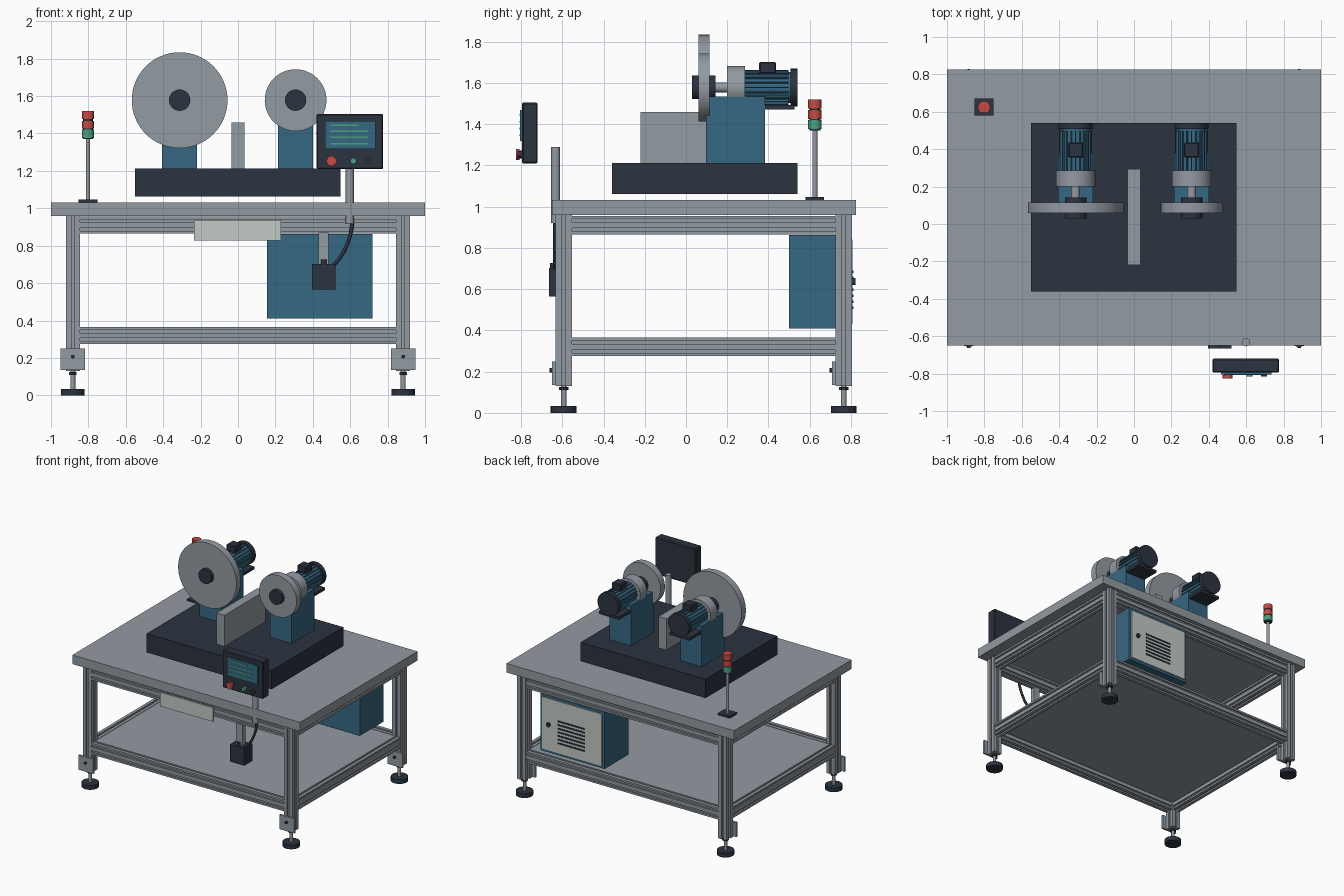
import bpy, bmesh, math
from mathutils import Vector, Matrix

if "Cube" in bpy.data.objects:
    bpy.data.objects.remove(bpy.data.objects["Cube"])


def mat(name, rgb):
    m = bpy.data.materials.new(name)
    m.diffuse_color = (*rgb, 1)
    m.use_nodes = True
    m.node_tree.nodes["Principled BSDF"].inputs["Base Color"].default_value = m.diffuse_color
    return m


STEEL = mat("steel grey", (0.29, 0.325, 0.36))
DARK = mat("dark slate", (0.025, 0.033, 0.05))
BLUE = mat("machine blue", (0.037, 0.136, 0.223))
RED = mat("signal red", (0.56, 0.07, 0.058))
GREEN = mat("signal green", (0.07, 0.35, 0.22))
CREAM = mat("pale panel", (0.54, 0.59, 0.56))


def finish(name, bm, m, smooth=False):
    bmesh.ops.recalc_face_normals(bm, faces=bm.faces)
    me = bpy.data.meshes.new(name)
    bm.to_mesh(me)
    bm.free()
    me.materials.append(m)
    ob = bpy.data.objects.new(name, me)
    bpy.context.collection.objects.link(ob)
    if smooth:
        bpy.ops.object.select_all(action='DESELECT')
        ob.select_set(True)
        bpy.context.view_layer.objects.active = ob
        bpy.ops.object.shade_smooth_by_angle(angle=math.radians(35))
    return ob


def box(name, x, y, z, m, bevel=0):
    """Box from (min, max) ranges."""
    bm = bmesh.new()
    c = [(a + b) / 2 for a, b in (x, y, z)]
    s = [b - a for a, b in (x, y, z)]
    bmesh.ops.create_cube(bm, size=1, matrix=Matrix.Translation(c) @ Matrix.Diagonal((*s, 1)))
    if bevel:
        bmesh.ops.bevel(bm, geom=bm.edges[:], offset=bevel, segments=1, affect='EDGES')
    return finish(name, bm, m)


def cyl(name, a, b, r, m, n=32):
    """Cylinder between two points."""
    a, b = Vector(a), Vector(b)
    d = b - a
    M = Matrix.Translation((a + b) / 2) @ d.to_track_quat('Z', 'Y').to_matrix().to_4x4()
    bm = bmesh.new()
    bmesh.ops.create_cone(bm, cap_ends=True, segments=n, radius1=r, radius2=r, depth=d.length, matrix=M)
    return finish(name, bm, m, True)


def side_points(length, slots, w=0.016, d=0.012):
    """Offsets along one side of a slotted profile: (position, depth)."""
    pts = [(0, 0)]
    for i in range(slots):
        c = length * (i + 0.5) / slots
        pts += [(c - w / 2, 0), (c - w / 2, d), (c + w / 2, d), (c + w / 2, 0)]
    return pts


def extrusion(name, a, b, u, v, su, sv, nu, nv):
    """Slotted aluminium bar from a to b; cross-section axes u, v."""
    a, b, u, v = map(Vector, (a, b, u, v))
    sec = [(t, k) for t, k in side_points(su, nu)]
    sec += [(su - k, t) for t, k in side_points(sv, nv)]
    sec += [(su - t, sv - k) for t, k in side_points(su, nu)]
    sec += [(k, sv - t) for t, k in side_points(sv, nv)]
    bm = bmesh.new()
    f = bm.faces.new([bm.verts.new(a + u * (p - su / 2) + v * (q - sv / 2)) for p, q in sec])
    ext = bmesh.ops.extrude_face_region(bm, geom=[f])
    moved = [g for g in ext["geom"] if isinstance(g, bmesh.types.BMVert)]
    bmesh.ops.translate(bm, verts=moved, vec=b - a)
    return finish(name, bm, STEEL)


# Table top and lower shelf
box("table_top", (-1, 1), (-0.65, 0.825), (0.96, 1.032), STEEL)
box("lower_shelf", (-0.87, 0.87), (-0.58, 0.75), (0.345, 0.362), STEEL)

# Legs with brackets and levelling feet
X, Y, Z = (1, 0, 0), (0, 1, 0), (0, 0, 1)
LX, YF, YB = 0.883, -0.593, 0.765
for sx in (-1, 1):
    for y in (YF, YB):
        x = sx * LX
        extrusion("leg", (x, y, 0.13), (x, y, 0.96), X, Y, 0.075, 0.08, 1, 1)
        box("foot_bracket", (x - 0.065, x + 0.065), (y - 0.056, y - 0.04), (0.135, 0.25), STEEL)
        cyl("bracket_bolt", (x, y - 0.07, 0.207), (x, y - 0.055, 0.207), 0.01, DARK, 12)
        cyl("foot_stem", (x, y, 0.03), (x, y, 0.14), 0.013, STEEL, 16)
        cyl("foot_nut", (x, y, 0.11), (x, y, 0.125), 0.024, DARK, 6)
        cyl("foot_pad", (x, y, 0), (x, y, 0.034), 0.063, DARK)

# Upper and lower rails
for z in (0.32, 0.91):
    for y in (YF, YB):
        extrusion("long_rail", (-0.846, y, z), (0.846, y, z), Y, Z, 0.07, 0.09, 1, 2)
    for sx in (-1, 1):
        extrusion("side_rail", (sx * LX, -0.553, z), (sx * LX, 0.725, z), X, Z, 0.065, 0.09, 1, 2)

# Machine base and dividing plate
box("machine_base", (-0.55, 0.547), (-0.36, 0.54), (1.062, 1.212), DARK)
box("divider_plate", (-0.035, 0.035), (-0.22, 0.295), (1.212, 1.46), STEEL)

# Two grinding heads
AZ = 1.578
for x, r in ((-0.312, 0.256), (0.308, 0.165)):
    box("motor_stand", (x - 0.094, x + 0.094), (0.097, 0.383), (1.212, 1.535), BLUE)
    box("motor_plate", (x - 0.088, x + 0.088), (0.265, 0.525), (1.472, 1.494), DARK)
    cyl("wheel", (x, 0.06, AZ), (x, 0.115, AZ), r, STEEL, 64)
    cyl("wheel_hub", (x, 0.03, AZ), (x, 0.142, AZ), 0.057, DARK)
    cyl("drive_shaft", (x, 0.14, AZ), (x, 0.205, AZ), 0.024, STEEL, 24)
    cyl("motor_flange", (x, 0.2, AZ), (x, 0.285, AZ), 0.105, STEEL, 40)
    cyl("motor_body", (x, 0.285, AZ), (x, 0.51, AZ), 0.076, BLUE)
    bm = bmesh.new()
    for i in range(20):
        R = Matrix.Rotation(i * math.tau / 20, 4, 'Y')
        M = Matrix.Translation((x, 0.392, AZ)) @ R @ Matrix.Translation((0, 0, 0.077)) \
            @ Matrix.Diagonal((0.006, 0.21, 0.016, 1))
        bmesh.ops.create_cube(bm, size=1, matrix=M)
    finish("motor_fins", bm, BLUE)
    cyl("fan_cover", (x, 0.507, AZ), (x, 0.54, AZ), 0.091, DARK, 40)
    box("terminal_box", (x - 0.04, x + 0.04), (0.355, 0.437), (1.645, 1.702), DARK, 0.006)

# Signal tower
tx, ty = -0.802, 0.625
box("tower_base", (tx - 0.052, tx + 0.052), (ty - 0.045, ty + 0.045), (1.032, 1.046), DARK)
cyl("tower_pole", (tx, ty, 1.04), (tx, ty, 1.38), 0.012, STEEL, 16)
cyl("tower_core", (tx, ty, 1.37), (tx, ty, 1.51), 0.027, DARK, 24)
for z0, z1, m in ((1.377, 1.421, GREEN), (1.426, 1.468, RED), (1.477, 1.52, RED)):
    cyl("tower_lamp", (tx, ty, z0), (tx, ty, z1), 0.033, m, 24)

# Operator panel on its post
box("panel_housing", (0.42, 0.776), (-0.795, -0.72), (1.21, 1.505), DARK, 0.006)
box("panel_screen", (0.465, 0.735), (-0.804, -0.795), (1.318, 1.468), BLUE)
for i, w in enumerate((0.15, 0.2, 0.2, 0.2)):
    z = 1.445 - i * 0.033
    box("screen_line", (0.495, 0.495 + w), (-0.807, -0.803), (z - 0.004, z + 0.004), GREEN)
cyl("stop_button_collar", (0.5, -0.81, 1.253), (0.5, -0.79, 1.253), 0.02, DARK, 20)
cyl("stop_button", (0.5, -0.825, 1.253), (0.5, -0.807, 1.253), 0.027, RED, 20)
cyl("start_button", (0.617, -0.816, 1.253), (0.617, -0.79, 1.253), 0.016, GREEN, 16)
cyl("mode_button", (0.695, -0.816, 1.253), (0.695, -0.79, 1.253), 0.016, DARK, 16)
cyl("panel_post", (0.598, -0.632, 0.92), (0.598, -0.632, 1.29), 0.022, STEEL, 24)

# Pedal box, hanger and cable
box("hanger", (0.43, 0.485), (-0.638, -0.6), (0.69, 0.87), STEEL)
box("pedal_box", (0.395, 0.522), (-0.665, -0.565), (0.565, 0.702), DARK)
cyl("pedal_gland", (0.458, -0.645, 0.7), (0.458, -0.645, 0.727), 0.014, DARK, 12)
cu = bpy.data.curves.new("cable", 'CURVE')
cu.dimensions = '3D'
cu.bevel_depth = 0.01
cu.bevel_resolution = 2
sp = cu.splines.new('BEZIER')
sp.bezier_points.add(1)
for p, co, h in zip(sp.bezier_points, ((0.61, -0.635, 0.93), (0.50, -0.635, 0.69)),
                    ((0, 0, -0.1), (-0.05, 0, -0.03))):
    p.co = co
    p.handle_right = Vector(co) + Vector(h)
    p.handle_left = Vector(co) - Vector(h)
cu.materials.append(DARK)
bpy.context.collection.objects.link(bpy.data.objects.new("cable", cu))

# Front name plate (blank)
box("front_plate", (-0.235, 0.23), (-0.643, -0.628), (0.827, 0.938), CREAM)

# Electrical cabinet with vented rear door
box("cabinet", (0.155, 0.72), (0.5, 0.8), (0.41, 0.862), BLUE)
box("cabinet_door", (0.175, 0.7), (0.799, 0.808), (0.43, 0.842), CREAM)
for i in range(7):
    z = 0.51 + i * 0.029
    box("door_vent", (0.32, 0.56), (0.806, 0.812), (z - 0.006, z + 0.006), DARK)
cyl("door_lock", (0.64, 0.806, 0.637), (0.64, 0.822, 0.637), 0.017, DARK, 16)
